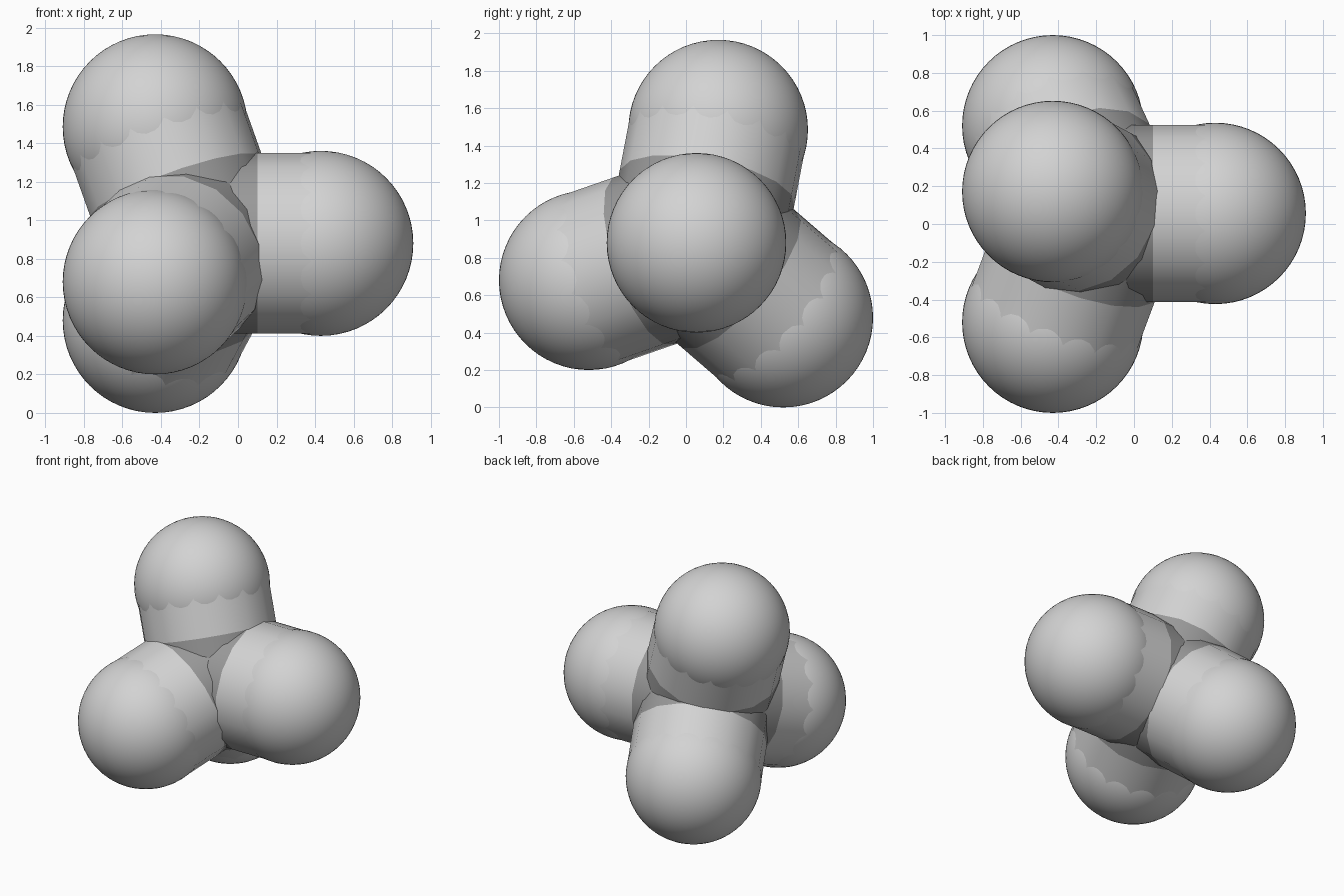
import bpy
import math
from mathutils import Vector, Matrix

if "Cube" in bpy.data.objects:
    bpy.data.objects.remove(bpy.data.objects["Cube"], do_unlink=True)


def material(name, value):
    m = bpy.data.materials.new(name)
    m.use_nodes = True
    colour = (value, value, value, 1)
    m.diffuse_color = colour
    m.node_tree.nodes["Principled BSDF"].inputs["Base Color"].default_value = colour
    return m


LIGHT = material("light grey", 0.65)
DARK = material("dark grey", 0.32)

KNOB_R, LEG_R, STUB_LEN = 0.48, 0.477, 0.315
CENTRE = Vector((-0.215, 0.056, 0.88))

# Rounded ends of the four legs, at the corners of a tetrahedron
ENDS = {
    "left": Vector((0.43, 0.056, 0.88)),
    "top": Vector((-0.43, 0.172, 1.485)),
    "front": Vector((-0.43, -0.52, 0.68)),
    "back": Vector((-0.43, 0.52, 0.48)),
}


def finish(name, mat):
    ob = bpy.context.object
    ob.name = name
    ob.data.materials.append(mat)
    bpy.ops.object.shade_smooth_by_angle(angle=math.radians(40))
    return ob


def tube(name, axis, start, end, mat):
    """Sixteen-sided tube along axis, between two distances from the centre."""
    bpy.ops.mesh.primitive_cylinder_add(vertices=16, radius=LEG_R, depth=end - start)
    ob = finish(name, mat)
    turn = axis.to_track_quat("Z", "Y").to_matrix().to_4x4()
    half_side = Matrix.Rotation(math.pi / 16, 4, "Z")
    ob.matrix_world = Matrix.Translation(CENTRE + axis * (start + end) / 2) @ turn @ half_side


for side, tip in ENDS.items():
    axis = (tip - CENTRE).normalized()
    length = (tip - CENTRE).length
    # Dark root of the leg, light sleeve, then the round end
    tube(side + "_leg_root", axis, 0, STUB_LEN, DARK)
    tube(side + "_leg_sleeve", axis, STUB_LEN, length, LIGHT)
    bpy.ops.mesh.primitive_uv_sphere_add(segments=64, ring_count=32, radius=KNOB_R, location=tip)
    finish(side + "_leg_end", LIGHT)
